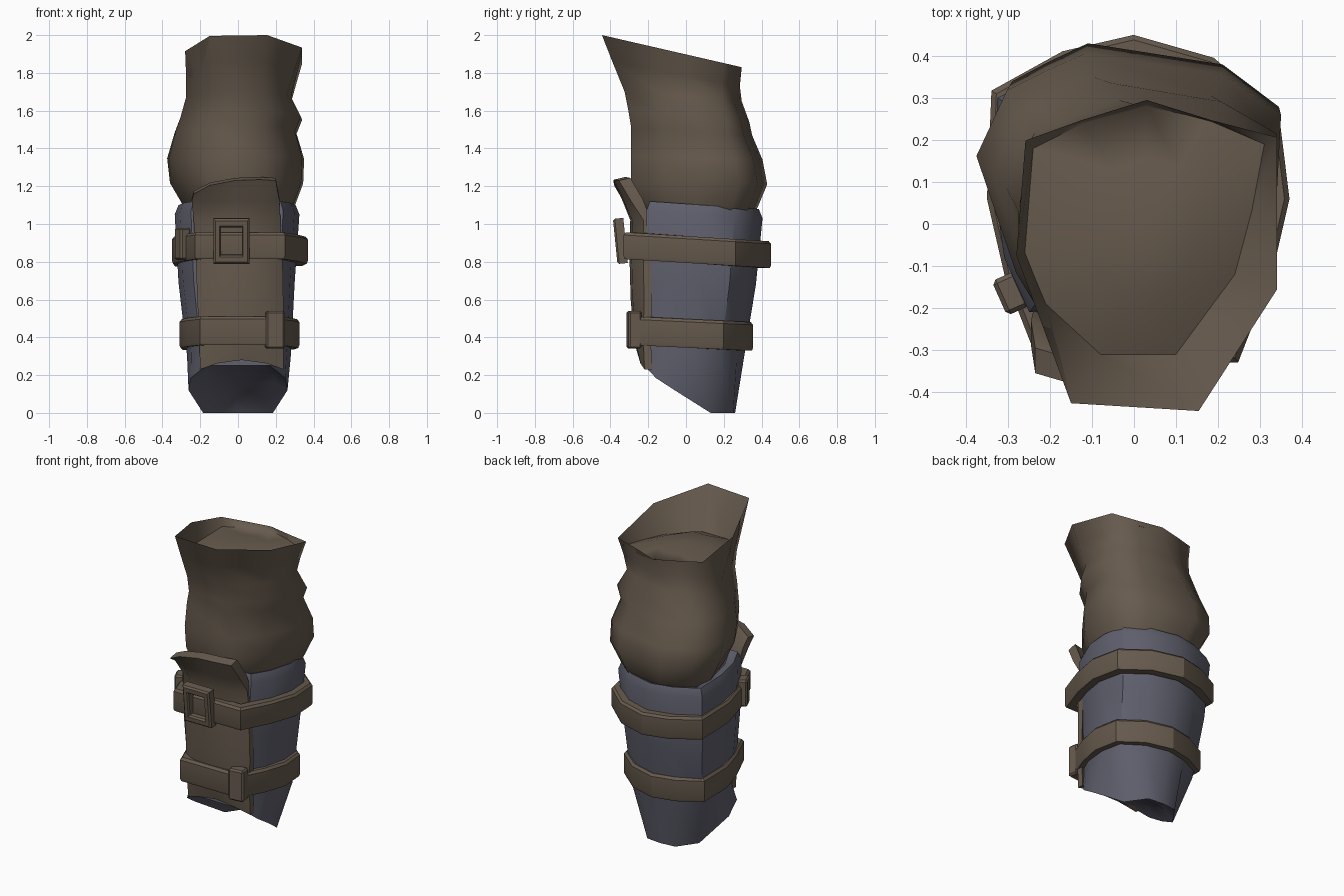
import bpy, bmesh, math
from mathutils import Vector, Matrix

if "Cube" in bpy.data.objects:
    bpy.data.objects.remove(bpy.data.objects["Cube"])


def make_mat(name, col):
    m = bpy.data.materials.new(name)
    m.diffuse_color = (*col, 1)
    m.use_nodes = True
    m.node_tree.nodes["Principled BSDF"].inputs["Base Color"].default_value = m.diffuse_color
    return m


BROWN = make_mat("brown leather", (0.135, 0.104, 0.076))
BLUE = make_mat("blue grey shell", (0.114, 0.114, 0.152))


def finish(name, bm, mat, angle=35):
    bmesh.ops.recalc_face_normals(bm, faces=bm.faces[:])
    me = bpy.data.meshes.new(name)
    bm.to_mesh(me)
    bm.free()
    me.materials.append(mat)
    ob = bpy.data.objects.new(name, me)
    bpy.context.collection.objects.link(ob)
    bpy.ops.object.select_all(action='DESELECT')
    ob.select_set(True)
    bpy.context.view_layer.objects.active = ob
    bpy.ops.object.shade_smooth_by_angle(angle=math.radians(angle))
    return ob


def outline(front, cheek):
    """Eleven-sided limb outline in -1..1, starting at the back centre."""
    right = [(.5, .86), (.93, .52), (1, 0), cheek, (front, -1)]
    left = [(-front, -1), (-cheek[0], cheek[1]), (-1, 0), (-.97, .66), (-.5, .9)]
    return [(-.03, 1)] + right + left


def ring(shape, x0, x1, y0, y1, zf, zb):
    """Fit the outline to a box; height runs from zf at front to zb at back."""
    cx, cy, hx, hy = (x0 + x1) / 2, (y0 + y1) / 2, (x1 - x0) / 2, (y1 - y0) / 2
    return [Vector((cx + hx * x, cy + hy * y, zf + (zb - zf) * (y + 1) / 2)) for x, y in shape]


def loft(bm, rings, closed=False):
    vs = [[bm.verts.new(p) for p in r] for r in rings]
    pairs = list(zip(vs, vs[1:])) + ([(vs[-1], vs[0])] if closed else [])
    for a, b in pairs:
        n = len(a)
        for i in range(n):
            j = (i + 1) % n
            bm.faces.new((a[i], a[j], b[j], b[i]))
    return vs


def fan(bm, loop, tip):
    t = bm.verts.new(tip)
    for i in range(len(loop)):
        bm.faces.new((loop[i], loop[(i + 1) % len(loop)], t))


# Baggy sleeve: the outline changes from the full body to the flared rim
body = [(-.29, 1), (.62, .86), (1, .58), (.97, 0), (.82, -.5), (.45, -1),
        (-.45, -1), (-.74, -.5), (-1, .3), (-.8, .75), (-.55, .88)]
rim = [(0, 1), (.5, .87), (1, .76), (1, .2), (1, -.22), (.4, -1),
       (-.58, -.95), (-.8, -.45), (-1, 0), (-.93, .74), (-.5, .87)]
bm = bmesh.new()
rings = []
for mix, *box in [
        (0, -.25, .27, -.18, .34, 1.02, 1.02),
        (0, -.29, .30, -.27, .38, 1.11, 1.09),
        (0, -.36, .345, -.29, .43, 1.23, 1.21),
        (0, -.375, .35, -.29, .405, 1.36, 1.34),
        (.1, -.335, .31, -.29, .35, 1.51, 1.47),
        (.25, -.305, .34, -.305, .335, 1.60, 1.54),
        (.5, -.275, .285, -.325, .295, 1.70, 1.65),
        (.8, -.275, .31, -.39, .285, 1.86, 1.73),
        (1, -.28, .34, -.445, .295, 2.0, 1.83)]:
    shape = [Vector(a).lerp(Vector(b), mix) for a, b in zip(body, rim)]
    rings.append(ring(shape, *box))
# sunken domed floor inside the rim, meeting it at the back
floor = [(.03, .28), (.17, .25), (.31, .19), (.28, .03), (.24, -.12), (.1, -.31),
         (-.08, -.31), (-.21, -.19), (-.26, -.07), (-.24, .18), (-.12, .24)]
rings.append([Vector((x, y, 1.785 + .09 * y)) for x, y in floor])
rings.append([Vector((.03 + (x - .03) * .55, y * .55, 1.82)) for x, y in floor])
vs = loft(bm, rings)
fan(bm, vs[-1], (.03, 0, 1.835))
fan(bm, vs[0], (0, .08, 1.02))
finish("sleeve", bm, BROWN, 75)


# Broad raised crease where the sleeve bunches up behind the flap
def crease(name, low, mid, high, width, lift):
    low, mid, high, lift = map(Vector, (low, mid, high, lift))
    side = (high - low).cross(lift).normalized() * width
    bm = bmesh.new()
    a, b, l, r, t, d = [bm.verts.new(p) for p in (
        low, high, mid - side, mid + side, mid + lift, mid - lift)]
    for x, y in ((l, t), (t, r), (r, d), (d, l)):
        bm.faces.new((a, x, y))
        bm.faces.new((b, y, x))
    finish(name, bm, BROWN, 40)


crease("front_crease", (.05, -.27, 1.14), (.12, -.255, 1.33), (.19, -.20, 1.54), .07, (.012, -.03, 0))

# Hard shell with a chamfered lip and a slanted, hollowed underside
hard = outline(.74, (.92, -.58))
bm = bmesh.new()
half = [(.10, .25, 0), (.185, .13, 0), (.262, -.06, .12), (.25, -.16, .185), (.17, -.22, .25)]
bottom = [Vector((0, .26, 0))] + [Vector(p) for p in half] + [Vector((-x, y, z)) for x, y, z in reversed(half)]
hollow = [Vector((p.x * .72, .07 + (p.y - .07) * .72, p.z * .72 + .075)) for p in bottom]
rings = [hollow, bottom] + [ring(hard, *r) for r in [
    (-.27, .28, -.215, .305, .33, .28),
    (-.315, .30, -.21, .37, .70, .68),
    (-.335, .325, -.21, .405, 1.07, 1.03),
    (-.315, .305, -.19, .385, 1.12, 1.08),
    (-.26, .26, -.15, .33, 1.10, 1.06)]]
vs = loft(bm, rings)
fan(bm, vs[0], (0, .04, .15))
finish("shell", bm, BLUE, 42)

# Curved front plate whose top edge bends outward
cols = [(-1, 1), (-.6, .15), (0, 0), (.6, .15), (1, 1)]
rows = [  # left, right, y, z, side curve
    (-.20, .24, -.245, .25, .025), (-.205, .24, -.27, .36, .045), (-.215, .24, -.293, .60, .07),
    (-.225, .235, -.30, .85, .075), (-.235, .225, -.295, 1.02, .07), (-.245, .22, -.335, 1.12, .045),
    (-.235, .20, -.385, 1.22, .03)]
lower_edge = (-.02, .012, .03, .012, -.02)
upper_edge = (-.06, -.015, .01, .015, .01)
bm = bmesh.new()
grid = []
for k, (x0, x1, y, z, c) in enumerate(rows):
    edge = lower_edge if k == 0 else upper_edge if k == len(rows) - 1 else (0,) * 5
    grid.append([bm.verts.new(((x0 + x1) / 2 + u * (x1 - x0) / 2, y + c * w, z + dz))
                 for (u, w), dz in zip(cols, edge)])
for a, b in zip(grid, grid[1:]):
    for i in range(4):
        bm.faces.new((a[i], a[i + 1], b[i + 1], b[i]))
geo = bmesh.ops.extrude_face_region(bm, geom=bm.faces[:])
for v in geo["geom"]:
    if isinstance(v, bmesh.types.BMVert):
        v.co += Vector((0, .06, .014)) if v.co.z > 1.08 else Vector((0, .04, 0))
finish("front_plate", bm, BROWN, 32)


# Two straps wrapped round the shell
def strap(name, x0, x1, y0, y1, zf, zb, h):
    shape = outline(.66, (.88, -.48))
    rings = []
    for inset, dz in ((.055, -h), (.006, -h), (0, -h * .8), (0, h * .8), (.012, h), (.055, h)):
        rings.append(ring(shape, x0 + inset, x1 - inset, y0 + inset, y1 - inset, zf + dz, zb + dz))
    bm = bmesh.new()
    loft(bm, rings, closed=True)
    finish(name, bm, BROWN, 25)


strap("upper_strap", -.35, .37, -.33, .45, .885, .838, .071)
strap("lower_strap", -.31, .325, -.30, .355, .435, .405, .076)


# Strap keepers
def keeper(name, loc, size, turn):
    bm = bmesh.new()
    bmesh.ops.create_cube(bm, size=1)
    bmesh.ops.scale(bm, vec=size, verts=bm.verts[:])
    bmesh.ops.bevel(bm, geom=bm.edges[:], offset=.01, segments=1, affect='EDGES')
    bmesh.ops.transform(bm, matrix=Matrix.Translation(loc) @ Matrix.Rotation(turn, 4, 'Z'), verts=bm.verts[:])
    finish(name, bm, BROWN, 25)


keeper("lower_keeper", (.195, -.275, .44), (.10, .07, .20), .12)
keeper("upper_keeper", (-.293, -.165, .895), (.09, .06, .17), -1.15)

# Square buckle frame, leaning slightly forward at the top
bm = bmesh.new()
rings = []
for w, h, y in ((.095, .12, .03), (.095, .12, -.015), (.085, .11, -.025),
                (.062, .082, -.025), (.055, .073, -.015), (.055, .073, .03)):
    rings.append([Vector((sx * w, y, sz * h)) for sx, sz in ((-1, -1), (1, -1), (1, 1), (-1, 1))])
loft(bm, rings, closed=True)
bmesh.ops.transform(bm, matrix=Matrix.Translation((-.035, -.35, .91)) @ Matrix.Rotation(.1, 4, 'X'),
                    verts=bm.verts[:])
finish("buckle", bm, BROWN, 20)
